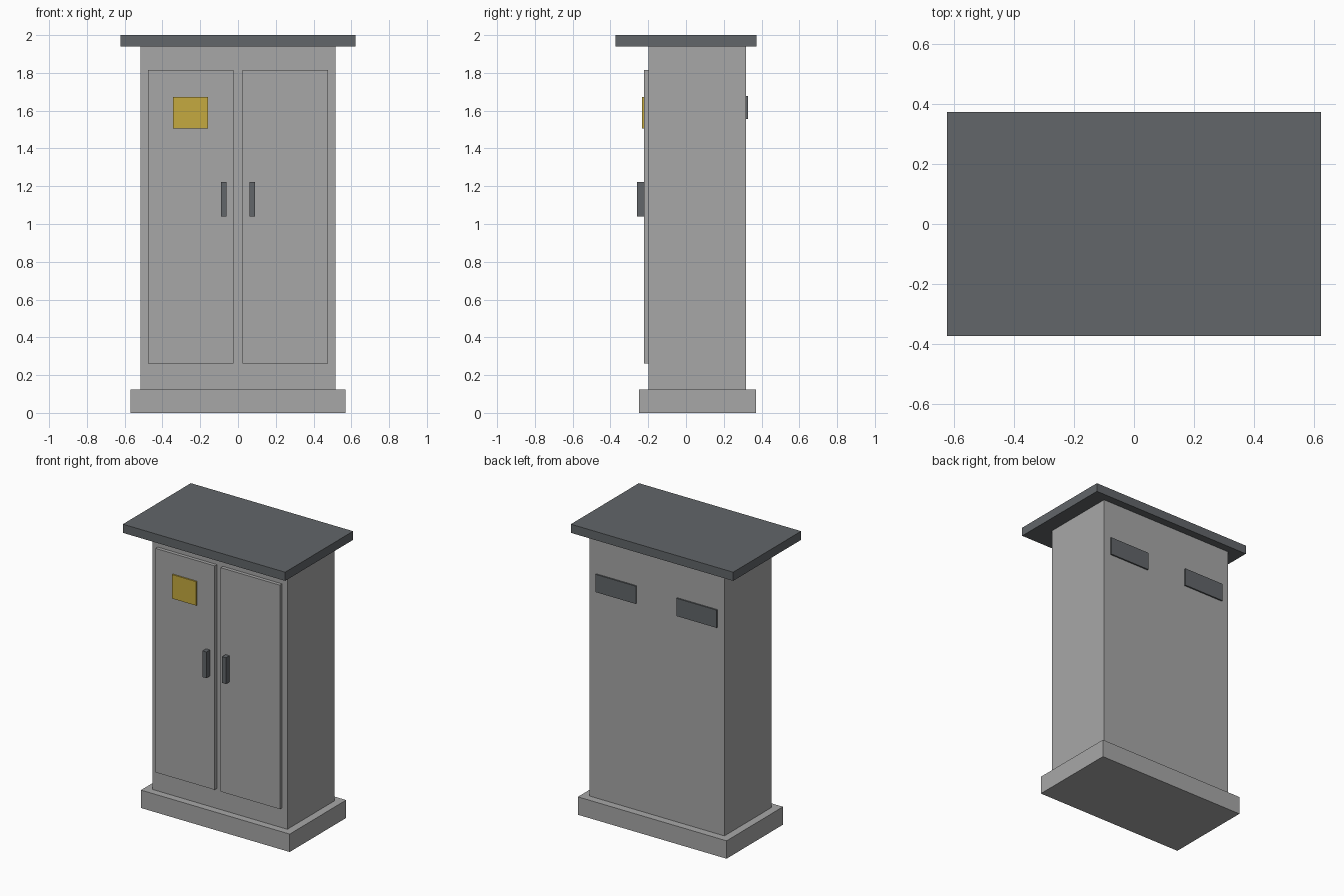
import bpy
import bmesh
from mathutils import Vector

cube = bpy.data.objects.get("Cube")
if cube:
    bpy.data.objects.remove(cube, do_unlink=True)


def make_material(name, colour):
    mat = bpy.data.materials.new(name)
    mat.use_nodes = True
    mat.diffuse_color = (*colour, 1)
    mat.node_tree.nodes["Principled BSDF"].inputs["Base Color"].default_value = (*colour, 1)
    return mat


grey = make_material("light grey paint", (0.39, 0.39, 0.39))
dark = make_material("dark slate", (0.122, 0.133, 0.142))
yellow = make_material("warning yellow", (0.56, 0.40, 0.05))


def box(name, x, y, z, mat):
    """Box spanning the given (low, high) ranges, with its origin at the centre."""
    low, high = Vector((x[0], y[0], z[0])), Vector((x[1], y[1], z[1]))
    mesh = bpy.data.meshes.new(name)
    bm = bmesh.new()
    bmesh.ops.create_cube(bm, size=1)
    bmesh.ops.scale(bm, vec=high - low, verts=bm.verts)
    bm.to_mesh(mesh)
    bm.free()
    mesh.materials.append(mat)
    obj = bpy.data.objects.new(name, mesh)
    obj.location = (low + high) / 2
    bpy.context.collection.objects.link(obj)
    return obj


def pair(name, x, y, z, mat):
    """Matching boxes on the left (+x) and right (-x)."""
    box("left_" + name, x, y, z, mat)
    box("right_" + name, (-x[1], -x[0]), y, z, mat)


FRONT, BACK = -0.198, 0.318
DOOR_FRONT = -0.222

# Plinth, cabinet and overhanging roof
box("plinth", (-0.57, 0.57), (-0.248, 0.37), (0, 0.124), grey)
box("cabinet_body", (-0.517, 0.517), (FRONT, BACK), (0.124, 1.94), grey)
box("roof_slab", (-0.622, 0.622), (-0.372, 0.372), (1.94, 2), dark)

# Double doors with handles
pair("door", (0.023, 0.476), (DOOR_FRONT, FRONT), (0.262, 1.814), grey)
pair("door_handle", (0.06, 0.09), (-0.26, DOOR_FRONT), (1.04, 1.222), dark)

# Warning plate on the right door
box("warning_plate", (-0.344, -0.158), (-0.232, DOOR_FRONT), (1.506, 1.672), yellow)

# Rear vents
pair("rear_vent", (0.155, 0.465), (BACK, 0.328), (1.555, 1.678), dark)
